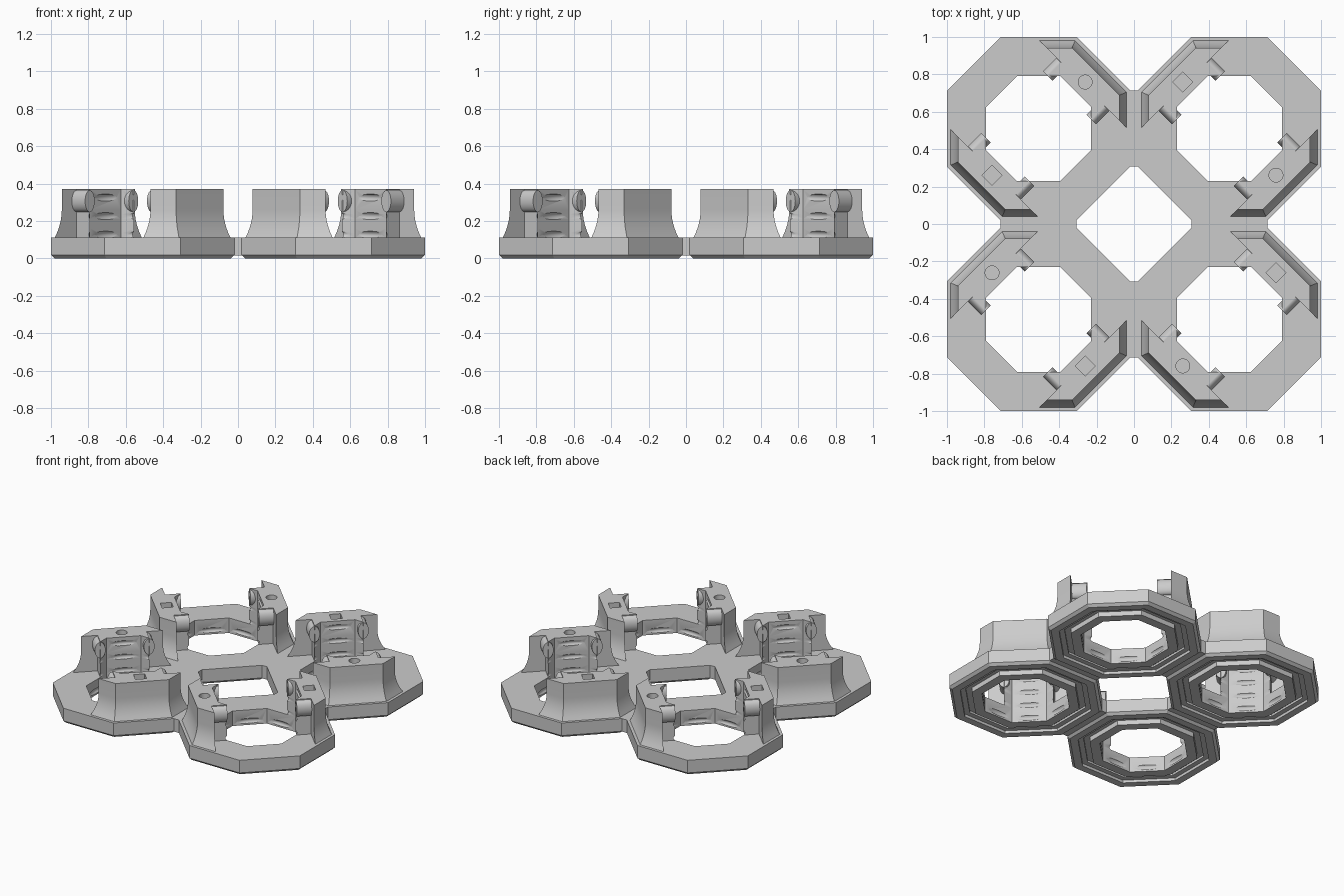
import bpy, bmesh, math
from mathutils import Matrix

if "Cube" in bpy.data.objects:
    bpy.data.objects.remove(bpy.data.objects["Cube"], do_unlink=True)

TAN = math.tan(math.pi / 8)
COS = math.cos(math.pi / 8)
CENTRE = 0.51      # offset of each ring from the middle
BASE_TOP = 0.11
TOP = 0.37

grey = bpy.data.materials.new("plain grey")
grey.use_nodes = True
grey.diffuse_color = (0.6, 0.6, 0.6, 1)
grey.node_tree.nodes["Principled BSDF"].inputs["Base Color"].default_value = (0.6, 0.6, 0.6, 1)


def make(name, bm):
    bmesh.ops.recalc_face_normals(bm, faces=bm.faces)
    mesh = bpy.data.meshes.new(name)
    bm.to_mesh(mesh)
    bm.free()
    mesh.materials.append(grey)
    obj = bpy.data.objects.new(name, mesh)
    bpy.context.collection.objects.link(obj)
    return obj


def loft(name, loops, closed=False):
    """Skin a stack of equal loops; closed joins last to first, otherwise caps."""
    bm = bmesh.new()
    rows = [[bm.verts.new(p) for p in loop] for loop in loops]
    pairs = list(zip(rows, rows[1:])) + ([(rows[-1], rows[0])] if closed else [])
    for a, b in pairs:
        for i in range(len(a)):
            j = (i + 1) % len(a)
            bm.faces.new((a[i], a[j], b[j], b[i]))
    if not closed:
        bm.faces.new(rows[0])
        bm.faces.new(rows[-1])
    return make(name, bm)


def octagon(apothem, z):
    r = apothem / COS
    return [(r * math.cos((i + 0.5) * math.pi / 4), r * math.sin((i + 0.5) * math.pi / 4), z)
            for i in range(8)]


def activate(obj):
    bpy.ops.object.select_all(action='DESELECT')
    obj.select_set(True)
    bpy.context.view_layer.objects.active = obj


def cut(obj, cutter):
    cutter.hide_render = True
    mod = obj.modifiers.new("cut", 'BOOLEAN')
    mod.operation = 'DIFFERENCE'
    mod.solver = 'EXACT'
    mod.object = cutter
    activate(obj)
    bpy.ops.object.modifier_apply(modifier=mod.name)
    bpy.data.objects.remove(cutter, do_unlink=True)


def groove(obj, z):
    """Round groove that bites a lens into the middle of each inner face."""
    bpy.ops.mesh.primitive_torus_add(location=(0, 0, z), major_radius=0.2726, minor_radius=0.02,
                                     major_segments=64, minor_segments=12)
    cut(obj, bpy.context.object)


def smooth(obj):
    activate(obj)
    bpy.ops.object.shade_smooth_by_angle(angle=math.radians(30))


# Octagonal ring with chamfered foot and a channel underneath
ring_profile = [(0.28, BASE_TOP), (0.49, BASE_TOP), (0.49, 0.018), (0.472, 0), (0.42, 0),
                (0.42, 0.02), (0.385, 0.02), (0.385, 0.035), (0.345, 0.035), (0.345, 0), (0.28, 0)]
ring = loft("ring", [octagon(a, z) for a, z in ring_profile], closed=True)


# Post plan: octagonal outside, thin wings, body following the octagonal bore
def post_plan(a, z):
    half = [(a, a * TAN), (0.335, a * math.sqrt(2) - 0.335), (0.335, 0.165),
            (0.231, 0.165), (0.28, 0.28 * TAN)]
    return [(u, v, z) for u, v in half] + [(u, -v, z) for u, v in reversed(half)]


# Cove flare at the foot, then a straight wall
levels = [(0.47, BASE_TOP)]
for i in range(1, 7):
    t = i / 6
    levels.append((0.432 + 0.038 * (1 - t) ** 2, BASE_TOP + 0.15 * t))
levels.append((0.432, TOP))


def make_post(name):
    post = loft(name, [post_plan(a, z) for a, z in levels])
    for z in (0.127, 0.226, 0.325):
        groove(post, z)
    return post


round_post = make_post("post_round_socket")
bpy.ops.mesh.primitive_cylinder_add(vertices=32, radius=0.037, depth=0.1, location=(0.352, 0, TOP))
cut(round_post, bpy.context.object)

square_post = make_post("post_square_socket")
bpy.ops.mesh.primitive_cube_add(size=1, location=(0.352, 0, TOP))
bpy.context.object.scale = (0.075, 0.075, 0.1)
cut(square_post, bpy.context.object)

# Rounded snap ridges on both ends of a post
bm = bmesh.new()
for side in (1, -1):
    place = (Matrix.Translation((0.284, side * 0.165, 0.306)) @ Matrix.Diagonal((1, 0.036, 0.058, 1))
             @ Matrix.Rotation(math.pi / 2, 4, 'Y'))
    bmesh.ops.create_cone(bm, cap_ends=True, segments=32, radius1=1, radius2=1, depth=0.1, matrix=place)
ridges = make("snap_ridges", bm)

groove(ring, 0.03)
for part in (ring, round_post, square_post, ridges):
    smooth(part)

# Bridge between neighbouring rings
bm = bmesh.new()
bmesh.ops.create_cube(bm, size=1, matrix=Matrix.Translation((0, CENTRE, 0.0625))
                      @ Matrix.Diagonal((0.042, 2 * 0.49 * TAN, 0.095, 1)))
bridge = make("bridge", bm)

# Repeat everything four times around the middle
layout = [(ring, CENTRE, 0), (round_post, CENTRE, 45), (square_post, CENTRE, 225),
          (ridges, CENTRE, 45), (ridges, CENTRE, 225), (bridge, 0, 0)]
for k in range(4):
    turn = Matrix.Rotation(k * math.pi / 2, 4, 'Z')
    for part, offset, angle in layout:
        copy = part.copy()
        copy.name = f"{part.name}_{k + 1}"
        copy.matrix_world = (turn @ Matrix.Translation((-offset, offset, 0))
                             @ Matrix.Rotation(math.radians(angle), 4, 'Z'))
        bpy.context.collection.objects.link(copy)
for part in (ring, round_post, square_post, ridges, bridge):
    bpy.data.objects.remove(part, do_unlink=True)
